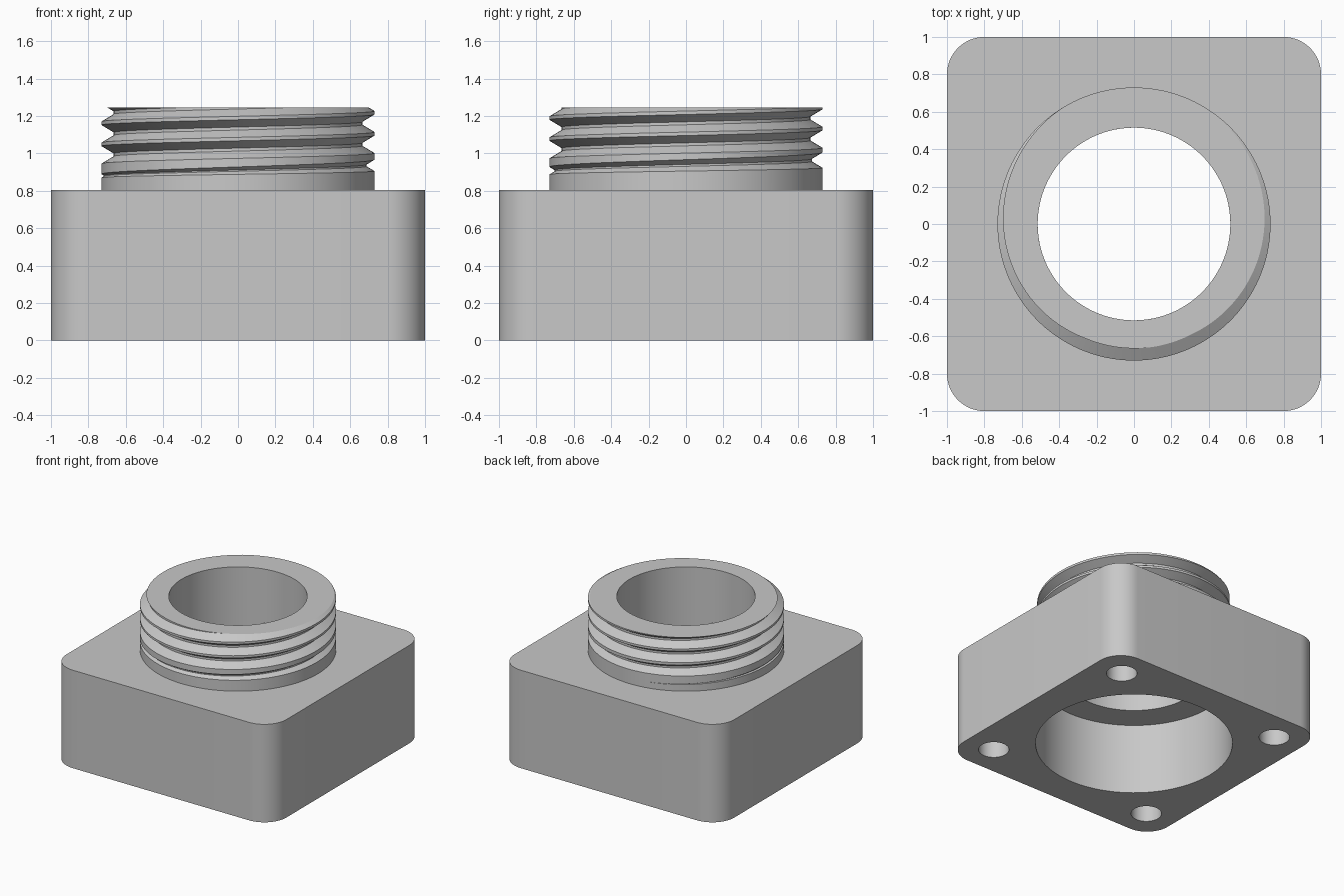
import bpy, bmesh
from math import sin, cos, tau, radians

cube = bpy.data.objects.get("Cube")
if cube:
    bpy.data.objects.remove(cube, do_unlink=True)

SHOULDER, TOP = 0.805, 1.246
BORE, NECK, COUNTERBORE = 0.515, 0.73, 0.741
PITCH, DEPTH = 0.1125, 0.065
HALF_WIDTH, HALF_ROOT = 0.047, 0.008
START = radians(100)
SEGMENTS, TURNS = 128, 5

grey = bpy.data.materials.new("light grey")
grey.use_nodes = True
grey.diffuse_color = (0.58, 0.58, 0.58, 1)
grey.node_tree.nodes["Principled BSDF"].inputs["Base Color"].default_value = grey.diffuse_color


def finish(obj):
    bpy.ops.object.select_all(action="DESELECT")
    obj.select_set(True)
    bpy.context.view_layer.objects.active = obj
    bpy.ops.object.shade_smooth_by_angle(angle=radians(30))


def mesh_object(name, bm):
    bmesh.ops.recalc_face_normals(bm, faces=bm.faces[:])
    mesh = bpy.data.meshes.new(name)
    bm.to_mesh(mesh)
    bm.free()
    mesh.materials.append(grey)
    obj = bpy.data.objects.new(name, mesh)
    bpy.context.collection.objects.link(obj)
    return obj


def cut_cylinder(target, radius, bottom, top, x=0, y=0, sides=SEGMENTS):
    bpy.ops.mesh.primitive_cylinder_add(
        vertices=sides, radius=radius, depth=top - bottom, location=(x, y, (bottom + top) / 2))
    cutter = bpy.context.object
    cutter.hide_render = True
    mod = target.modifiers.new("cut", "BOOLEAN")
    mod.operation, mod.solver, mod.object = "DIFFERENCE", "EXACT", cutter
    bpy.context.view_layer.objects.active = target
    bpy.ops.object.modifier_apply(modifier=mod.name)
    bpy.data.objects.remove(cutter, do_unlink=True)


# Square base with rounded vertical corners
bm = bmesh.new()
bmesh.ops.create_cube(bm, size=2)
for v in bm.verts:
    v.co.z = SHOULDER if v.co.z > 0 else 0
uprights = [e for e in bm.edges if abs(e.verts[0].co.z - e.verts[1].co.z) > 0.1]
bmesh.ops.bevel(bm, geom=uprights, offset=0.2, segments=16, profile=0.5, affect="EDGES")
base = mesh_object("base_block", bm)

# Bore, wide recess from below, and four blind screw holes
cut_cylinder(base, BORE, 0.3, 1)
cut_cylinder(base, COUNTERBORE, -0.2, 0.585)
for sx in (-1, 1):
    for sy in (-1, 1):
        cut_cylinder(base, 0.115, -0.2, 0.5, sx * 0.75, sy * 0.75, 48)
finish(base)


# Neck with a helical groove that fades in over its first turn
def groove(angle):
    """Centre height and fade of the groove at a total angle."""
    centre = 0.936 + PITCH * (angle / tau - 1)
    return centre, min(1, max(0, (angle - START) / radians(400)))


def radius_at(angle, z):
    r = NECK
    for k in range(TURNS):
        centre, fade = groove(angle + k * tau)
        slope = (HALF_WIDTH * fade - abs(z - centre)) / (HALF_WIDTH - HALF_ROOT)
        r = min(r, NECK - DEPTH * max(0, min(fade, slope)))
    return r


bm = bmesh.new()
columns = []
for i in range(SEGMENTS + 1):
    angle = START + tau * i / SEGMENTS
    heights = [SHOULDER]
    for k in range(TURNS):
        centre, fade = groove(angle + k * tau)
        for offset in (-HALF_WIDTH, -HALF_ROOT, HALF_ROOT, HALF_WIDTH):
            heights.append(min(TOP, centre + offset * fade))
    heights.append(TOP)
    section = [(radius_at(angle, z), z) for z in heights]
    section += [(BORE, TOP), (BORE, SHOULDER)]
    columns.append([bm.verts.new((r * cos(angle), r * sin(angle), z)) for r, z in section])
for a, b in zip(columns, columns[1:]):
    for j in range(len(a) - 1):
        bm.faces.new((a[j], b[j], b[j + 1], a[j + 1]))
bmesh.ops.remove_doubles(bm, verts=bm.verts[:], dist=0.0002)
finish(mesh_object("threaded_neck", bm))
